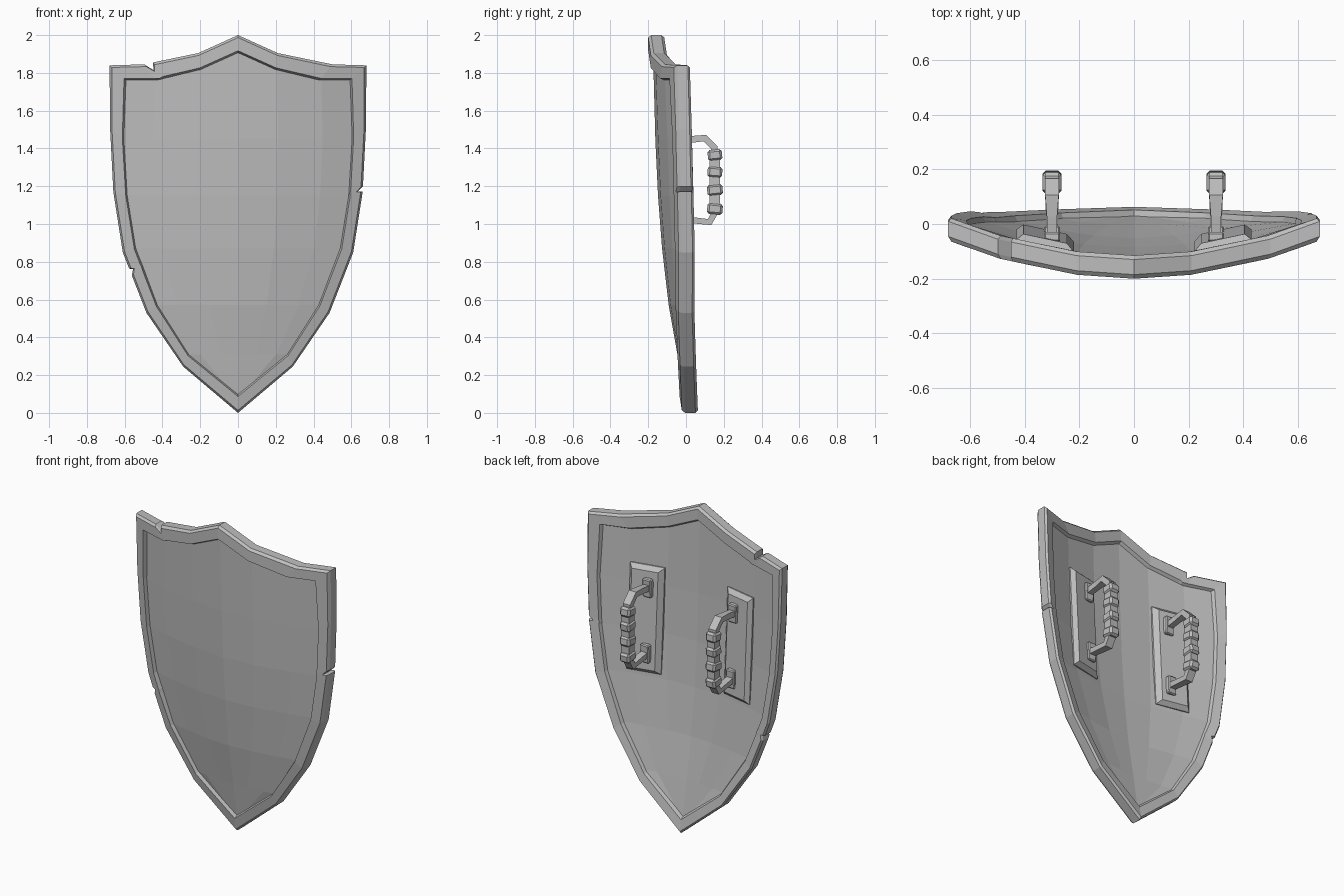
import bpy, bmesh
from mathutils import Vector, Matrix

cube = bpy.data.objects.get("Cube")
if cube:
    bpy.data.objects.remove(cube, do_unlink=True)

steel = bpy.data.materials.new("grey_steel")
steel.use_nodes = True
GREY = (0.52, 0.52, 0.52, 1)
steel.diffuse_color = GREY
steel.node_tree.nodes["Principled BSDF"].inputs["Base Color"].default_value = GREY


def finish(bm, name, fix_normals=True):
    if fix_normals:
        bmesh.ops.recalc_face_normals(bm, faces=bm.faces[:])
    mesh = bpy.data.meshes.new(name)
    bm.to_mesh(mesh)
    bm.free()
    mesh.materials.append(steel)
    obj = bpy.data.objects.new(name, mesh)
    bpy.context.collection.objects.link(obj)
    return obj


def interp(table, t):
    for (a, va), (b, vb) in zip(table, table[1:]):
        if t <= b:
            return va + (vb - va) * (t - a) / (b - a)
    return table[-1][1]


# Curved shell: depth down the centre line plus a sweep back to the sides
CENTRE = [(0, -.02), (.25, -.06), (.6, -.122), (.9, -.155), (1.2, -.177), (1.75, -.2), (2, -.2)]
SWEEP = [(0, 0), (.22, .015), (.5, .075), (.7, .147)]


def shell(x, z, depth):
    return Vector((x, interp(CENTRE, max(z, 0)) + interp(SWEEP, abs(x)) + depth, z))


# Half outlines from the top point down to the tip
OUTER = [(0, 2), (.21, 1.905), (.5, 1.845), (.68, 1.84), (.677, 1.5),
         (.66, 1.17), (.61, .85), (.485, .53), (.29, .245), (0, 0)]
INNER = [(0, 1.905), (.2, 1.815), (.43, 1.76), (.592, 1.76), (.603, 1.45),
         (.585, 1.15), (.54, .87), (.425, .57), (.26, .31), (0, .1)]


def full_loop(half):
    return [Vector(p) for p in half] + [Vector((-x, z)) for x, z in half[-2:0:-1]]


# Battle nicks: outline edge -> start, deepest and end fraction, depth
NICKS = {4: (.91, .97, .995, .35), 11: (.62, .7, .73, .25), 16: (.01, .09, .17, .42)}


def rim_pairs():
    outer, inner = full_loop(OUTER), full_loop(INNER)
    pairs = []
    for i in range(len(outer)):
        j = (i + 1) % len(outer)
        pairs.append((outer[i], inner[i]))
        if i in NICKS:
            start, mid, end, cut = NICKS[i]
            for f, depth in ((start, 0), (mid, cut), (end, 0)):
                o, n = outer[i].lerp(outer[j], f), inner[i].lerp(inner[j], f)
                pairs.append((o.lerp(n, depth), n))
    return pairs


# Rim: chamfered section carried round the outline
SECTION = [(0, .015), (.14, 0), (.87, 0), (1, .03), (1, .062), (.85, .085), (.14, .085), (0, .07)]
bm = bmesh.new()
rings = []
for o, n in rim_pairs():
    spots = [(o.lerp(n, t), d) for t, d in SECTION]
    rings.append([bm.verts.new(shell(p.x, p.y, d)) for p, d in spots])
for a, b in zip(rings, rings[1:] + rings[:1]):
    for k in range(len(a)):
        m = (k + 1) % len(a)
        bm.faces.new((a[k], a[m], b[m], b[k]))
finish(bm, "rim")

# Panel: faceted curved sheet tucked under the rim
bm = bmesh.new()
fractions = [-1, -.72, -.34, 0, .34, .72, 1]
crown = [1.78, 1.78, 1.835, 1.925, 1.835, 1.78, 1.78]
rows = [[bm.verts.new(shell(0, .07, .025))]]
for w, z in INNER[-2:2:-1]:
    top = z == INNER[3][1]
    rows.append([bm.verts.new(shell(f * (w + .02), h if top else z, .025))
                 for f, h in zip(fractions, crown)])
for k in range(6):
    bm.faces.new((rows[0][0], rows[1][k + 1], rows[1][k]))
    for low, high in zip(rows[1:], rows[2:]):
        bm.faces.new((low[k], low[k + 1], high[k + 1], high[k]))
panel = finish(bm, "panel", fix_normals=False)
solid = panel.modifiers.new("thickness", "SOLIDIFY")
solid.thickness = .04
solid.offset = -1


def box(bm, centre, size, tilt=0, chamfer=0):
    mat = (Matrix.Translation(centre) @ Matrix.Rotation(tilt, 4, "X")
           @ Matrix.Diagonal((*size, 1)))
    verts = bmesh.ops.create_cube(bm, size=1, matrix=mat)["verts"]
    if chamfer:
        edges = list({e for v in verts for e in v.link_edges})
        bmesh.ops.bevel(bm, geom=edges, offset=chamfer, segments=1, affect="EDGES")


def mount_plate(name, side):
    bm = bmesh.new()
    loops = []
    for inset, lift in ((0, .05), (0, .075), (.025, .1)):
        corners = [(.22 + inset, .9 + inset), (.43 - inset, .9 + inset),
                   (.43 - inset, 1.56 - inset), (.22 + inset, 1.56 - inset)]
        loops.append([bm.verts.new(shell(side * x, z, lift)) for x, z in corners])
    for a, b in zip(loops, loops[1:]):
        for k in range(4):
            m = (k + 1) % 4
            bm.faces.new((a[k], a[m], b[m], b[k]))
    bm.faces.new(loops[0])
    bm.faces.new(loops[-1])
    finish(bm, name)


def handle_bar(name, x):
    # Square bar swept along a bracket-shaped path
    path = [Vector(p) for p in ((-.07, 1.435), (.03, 1.448), (.1, 1.455), (.15, 1.405),
                                (.152, 1.06), (.125, 1.01), (-.07, 1.032))]
    bm = bmesh.new()
    rings = []
    for i, p in enumerate(path):
        ahead = path[min(i + 1, len(path) - 1)] - p
        behind = p - path[max(i - 1, 0)]
        along = (ahead.normalized() + behind.normalized()).normalized()
        side = Vector((-along.y, along.x)) * .018
        half = .019 if i in (0, 1, 6) else .025
        rings.append([bm.verts.new((x + sx * half, p.x + s * side.x, p.y + s * side.y))
                      for sx, s in ((-1, -1), (1, -1), (1, 1), (-1, 1))])
    for a, b in zip(rings, rings[1:]):
        for k in range(4):
            m = (k + 1) % 4
            bm.faces.new((a[k], a[m], b[m], b[k]))
    bm.faces.new(rings[0])
    bm.faces.new(rings[-1])
    finish(bm, name)


def handle_grip(name, x):
    bm = bmesh.new()
    box(bm, (x, .153, 1.225), (.054, .056, .32))
    for z, tilt, depth in ((1.365, .1, .076), (1.275, -.08, .078),
                           (1.18, .1, .082), (1.08, -.1, .082)):
        box(bm, (x, .153, z), (.07, depth, .06), tilt, .012)
    finish(bm, name)


def handle_feet(name, x):
    bm = bmesh.new()
    for z in (1.435, 1.03):
        box(bm, shell(x, z, .105), (.058, .035, .115), -.04, .006)
    finish(bm, name)


for label, side in (("left", 1), ("right", -1)):
    mount_plate(label + "_mount_plate", side)
    handle_bar(label + "_handle_bar", side * .3)
    handle_grip(label + "_handle_grip", side * .3)
    handle_feet(label + "_handle_feet", side * .3)
